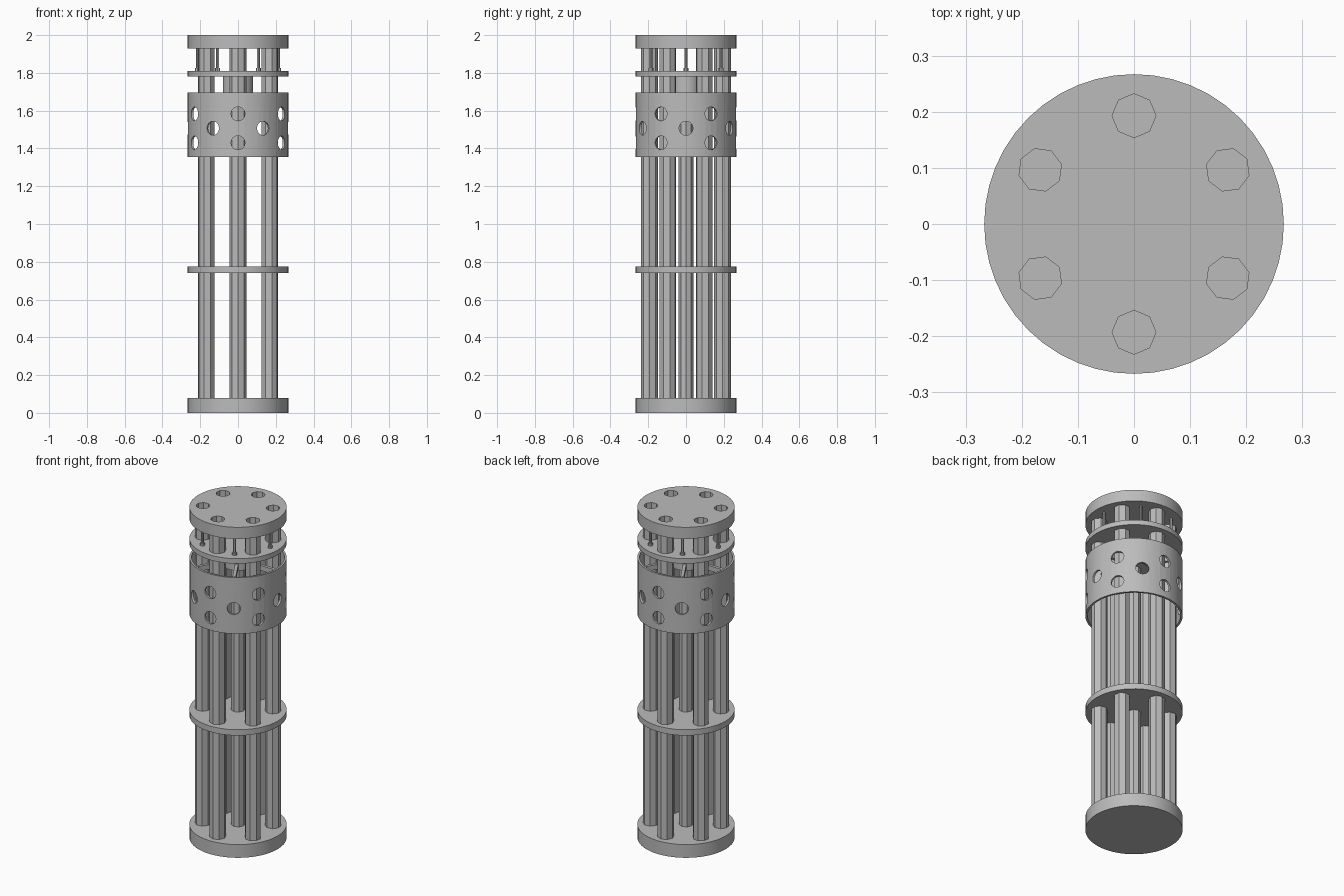
import bpy, bmesh, math
from mathutils import Matrix, Vector

old = bpy.data.objects.get("Cube")
if old:
    bpy.data.objects.remove(old, do_unlink=True)

metal = bpy.data.materials.new("grey metal")
metal.use_nodes = True
metal.diffuse_color = (0.5, 0.5, 0.5, 1)
metal.node_tree.nodes["Principled BSDF"].inputs["Base Color"].default_value = (0.5, 0.5, 0.5, 1)

OUTER = 0.267
BARREL_RING = 0.193
SIXTH = math.pi / 3
barrel_angles = [SIXTH * (k + 0.5) for k in range(6)]
between_angles = [SIXTH * k for k in range(6)]


def polar(radius, angle, z=0.0):
    return Vector((radius * math.cos(angle), radius * math.sin(angle), z))


def finish(name, bm):
    bmesh.ops.recalc_face_normals(bm, faces=bm.faces)
    mesh = bpy.data.meshes.new(name)
    bm.to_mesh(mesh)
    bm.free()
    mesh.materials.append(metal)
    obj = bpy.data.objects.new(name, mesh)
    bpy.context.collection.objects.link(obj)
    return obj


def add_cylinder(bm, radius, z0, z1, sides, place=Matrix()):
    matrix = place @ Matrix.Translation((0, 0, (z0 + z1) / 2))
    bmesh.ops.create_cone(bm, cap_ends=True, segments=sides, radius1=radius,
                          radius2=radius, depth=z1 - z0, matrix=matrix)


def cylinder(name, radius, z0, z1, sides=48):
    bm = bmesh.new()
    add_cylinder(bm, radius, z0, z1, sides)
    return finish(name, bm)


def tube(name, outer, inner, z0, z1, sides):
    # Closed wall section swept around z
    bm = bmesh.new()
    corners = [(inner, z0), (outer, z0), (outer, z1), (inner, z1)]
    rings = [[bm.verts.new(polar(r, math.tau * i / sides, z)) for r, z in corners]
             for i in range(sides)]
    for i in range(sides):
        a, b = rings[i], rings[(i + 1) % sides]
        for j in range(4):
            k = (j + 1) % 4
            bm.faces.new((a[j], b[j], b[k], a[k]))
    return finish(name, bm)


def cut(obj, cutter):
    mod = obj.modifiers.new("holes", "BOOLEAN")
    mod.operation = "DIFFERENCE"
    mod.solver = "EXACT"
    mod.object = cutter
    bpy.context.view_layer.objects.active = obj
    bpy.ops.object.modifier_apply(modifier=mod.name)


def smooth(obj):
    bpy.ops.object.select_all(action="DESELECT")
    obj.select_set(True)
    bpy.context.view_layer.objects.active = obj
    bpy.ops.object.shade_smooth_by_angle(angle=math.radians(30))


# Plates
base_plate = cylinder("base_plate", OUTER, 0, 0.08)
plates = [cylinder("middle_plate", OUTER, 0.74, 0.775),
          cylinder("upper_plate", OUTER, 1.78, 1.81),
          cylinder("muzzle_plate", OUTER, 1.93, 2.0)]

# Bores through the plates
bm = bmesh.new()
for a in barrel_angles:
    place = Matrix.Translation(polar(BARREL_RING, a)) @ Matrix.Rotation(a, 4, "Z")
    add_cylinder(bm, 0.039, 0.5, 2.1, 8, place)
bore_cutter = finish("bore_cutter", bm)
for plate in plates:
    cut(plate, bore_cutter)
    smooth(plate)
smooth(base_plate)

# Barrels
for i, a in enumerate(barrel_angles):
    barrel = tube(f"barrel_{i + 1}", 0.045, 0.039, 0.07, 1.96, 8)
    barrel.location = polar(BARREL_RING, a)
    barrel.rotation_euler.z = a

# Central shaft and hub
cylinder("central_shaft", 0.039, 0.07, 1.70, 8)
smooth(cylinder("shaft_hub", 0.08, 1.65, 1.785, 24))

# Pierced sleeve
sleeve = tube("sleeve", OUTER, OUTER - 0.012, 1.355, 1.695, 48)
bm = bmesh.new()
for angles, heights in ((barrel_angles, (1.43, 1.583)), (between_angles, (1.507,))):
    for a in angles:
        for z in heights:
            place = (Matrix.Translation((0, 0, z)) @ Matrix.Rotation(a, 4, "Z")
                     @ Matrix.Rotation(math.pi / 2, 4, "Y"))
            add_cylinder(bm, 0.037, 0.22, 0.31, 16, place)
hole_cutter = finish("hole_cutter", bm)
cut(sleeve, hole_cutter)
smooth(sleeve)

# Spokes from hub to sleeve
for i, a in enumerate(between_angles):
    bm = bmesh.new()
    bmesh.ops.create_cube(bm, size=1, matrix=Matrix.Diagonal((0.22, 0.018, 0.03, 1)))
    spoke = finish(f"spoke_{i + 1}", bm)
    spoke.location = polar(0.15, a, 1.675)
    spoke.rotation_euler.z = a

# Thin tie rods with bolt feet
for i, a in enumerate(between_angles):
    bm = bmesh.new()
    add_cylinder(bm, 0.008, 1.80, 1.94, 8)
    add_cylinder(bm, 0.013, 1.80, 1.825, 8)
    rod = finish(f"tie_rod_{i + 1}", bm)
    rod.location = polar(0.215, a)

for helper in (bore_cutter, hole_cutter):
    bpy.data.objects.remove(helper, do_unlink=True)
